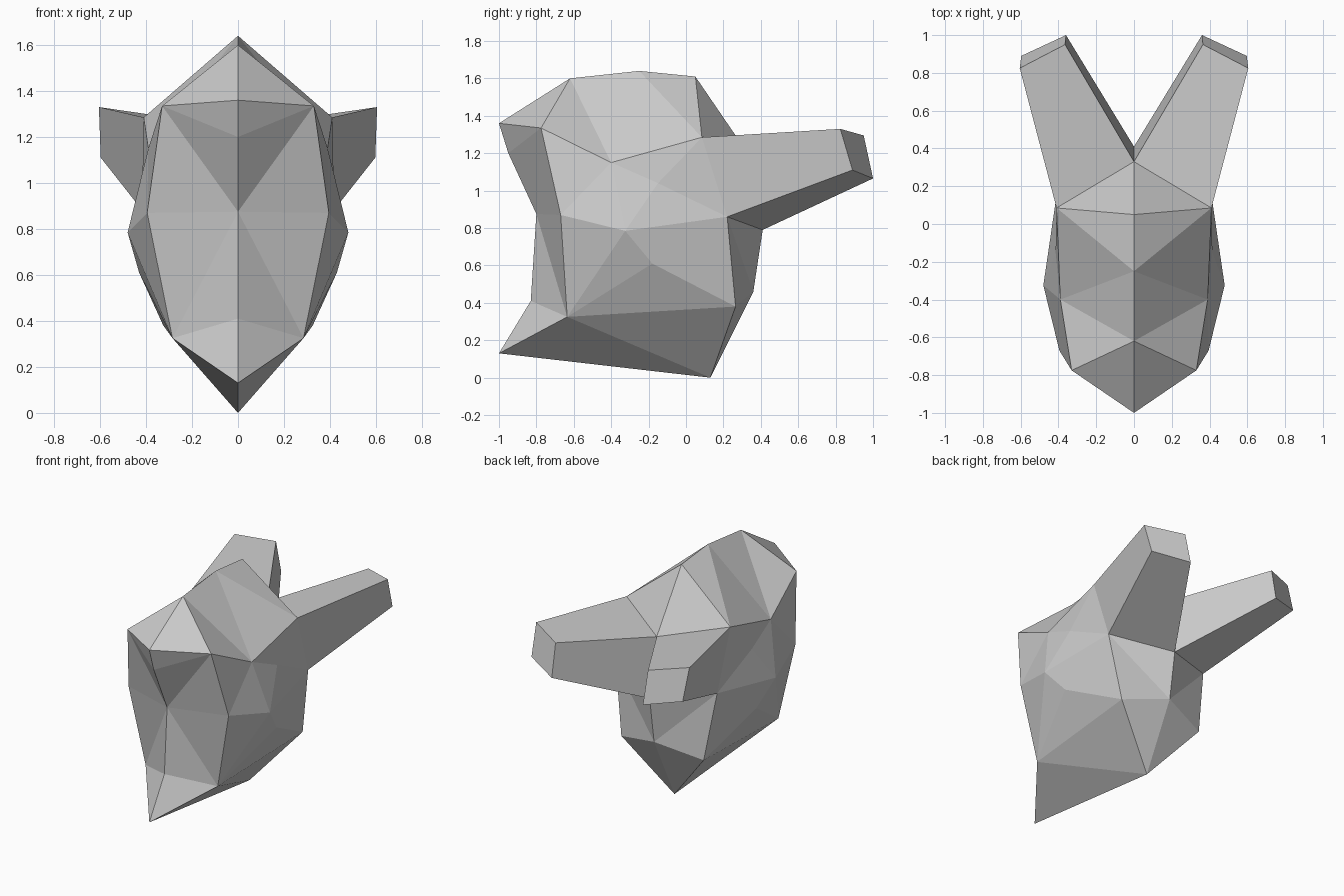
import bpy, bmesh
from mathutils import Vector

if "Cube" in bpy.data.objects:
    bpy.data.objects.remove(bpy.data.objects["Cube"])


def mirrored_part(name, points, faces, centre):
    """Build the +x half from named points, facing away from centre, then mirror it."""
    bm = bmesh.new()
    v = {}
    for f in faces:
        for k in f:
            if k not in v:
                v[k] = bm.verts.new(points[k])
        face = bm.faces.new([v[k] for k in f])
        face.normal_update()
        if face.normal.dot(face.calc_center_median() - Vector(centre)) < 0:
            face.normal_flip()
    mesh = bpy.data.meshes.new(name)
    bm.to_mesh(mesh)
    bm.free()
    obj = bpy.data.objects.new(name, mesh)
    bpy.context.collection.objects.link(obj)
    mod = obj.modifiers.new("mirror", 'MIRROR')
    mod.use_axis[0] = True
    mod.use_clip = True
    mod.merge_threshold = 0.001
    return obj


def fan(hub, rim):
    """Triangles from a hub point to each pair of neighbouring rim points."""
    return [(hub, a, b) for a, b in zip(rim, rim[1:])]


# Centre-line profile of the head (y, z), from throat round the front to the nape
profile = [(.13, 0), (-1, .13), (-.83, .41), (-.80, .875), (-.95, 1.2), (-1, 1.36),
           (-.62, 1.6), (-.25, 1.64), (.05, 1.61), (.33, 1.2), (.41, .79), (.36, .46)]
pts = {i: (0, y, z) for i, (y, z) in enumerate(profile)}

# Side landmarks
pts.update({
    "brow": (.33, -.775, 1.335),
    "cheek": (.395, -.67, .87),
    "jaw": (.285, -.635, .325),
    "side": (.48, -.325, .785),
    "temple": (.39, -.40, 1.15),
    "ear_top": (.41, .085, 1.285),
    "ear_low": (.40, .22, .86),
    "upper_side": (.415, -.15, 1.04),
    "lower_side": (.43, -.18, .61),
    "neck": (.325, .265, .38),
})

# Head: triangle fans around the main landmarks
head_faces = (
    fan(3, [2, "jaw", "cheek", "brow", 4])
    + fan("jaw", [2, 1, 0, "neck", "lower_side", "side", "cheek"])
    + fan("brow", [4, 5, 6, "temple", "cheek"])
    + fan("temple", [6, 7, "ear_top", "upper_side", "side", "cheek"])
    + fan("ear_top", [7, 8, 9])
    + fan("ear_low", ["ear_top", "upper_side", "side", "lower_side", "neck", 11, 10])
    + fan("neck", [0, 11])
)
mirrored_part("head", pts, head_faces, (0, -.2, .85))

# Ears: four-sided prisms from the back of the head to a flat tip
base = ["ear_top", 9, 10, "ear_low"]
tip = ["tip_a", "tip_b", "tip_c", "tip_d"]
pts.update(zip(tip, [(.605, .825, 1.33), (.365, .95, 1.295), (.36, 1, 1.065), (.597, .89, 1.11)]))
ear_faces = [(base[i], base[(i + 1) % 4], tip[(i + 1) % 4], tip[i]) for i in range(4)] + [tuple(tip)]
ear_centre = sum((Vector(pts[k]) for k in base + tip), Vector()) / 8
mirrored_part("ears", pts, ear_faces, ear_centre)
